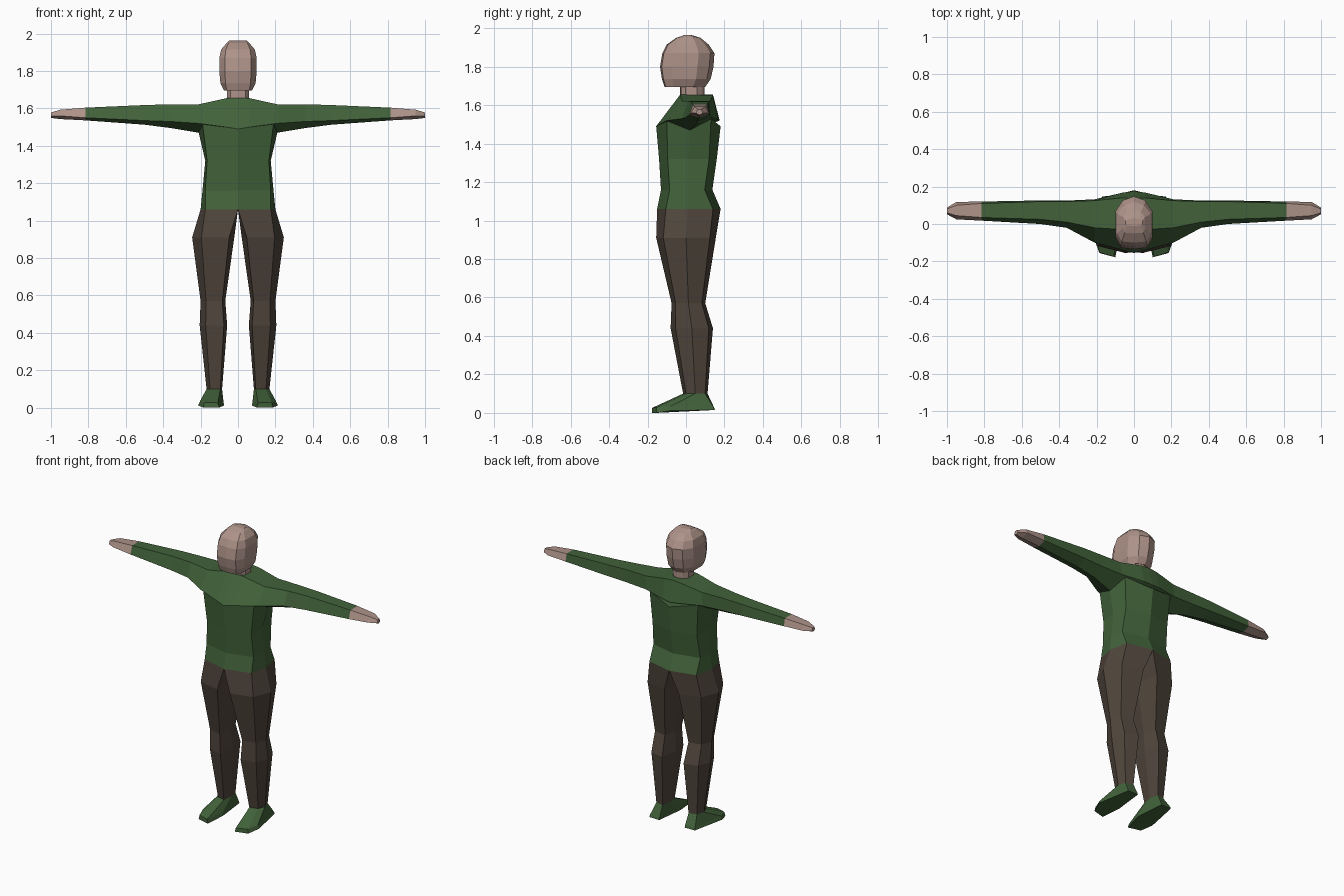
import bpy
import bmesh


def material(name, rgb):
    m = bpy.data.materials.new(name)
    m.diffuse_color = (*rgb, 1)
    return m


GREEN = material("green_cloth", (0.054, 0.122, 0.042))
BROWN = material("brown_cloth", (0.080, 0.060, 0.045))
SKIN = material("skin", (0.420, 0.290, 0.250))


def loft(name, rings, mat, mirror=False):
    """Skin equal-sized rings of points into a closed, flat-shaded part."""
    bm = bmesh.new()
    rows = [[bm.verts.new(p) for p in ring] for ring in rings]
    n = len(rows[0])
    for a, b in zip(rows, rows[1:]):
        for i in range(n):
            j = (i + 1) % n
            bm.faces.new((a[i], a[j], b[j], b[i]))
    bm.faces.new(rows[0])
    bm.faces.new(rows[-1])
    bmesh.ops.recalc_face_normals(bm, faces=bm.faces)
    me = bpy.data.meshes.new(name)
    bm.to_mesh(me)
    bm.free()
    me.materials.append(mat)
    ob = bpy.data.objects.new(name, me)
    bpy.context.collection.objects.link(ob)
    if mirror:
        mod = ob.modifiers.new("mirror", "MIRROR")
        mod.use_mirror_merge = False
    return ob


def symmetric(half):
    """Close a half ring whose first and last points lie on x = 0."""
    return half + [(-x, y, z) for x, y, z in half[-2:0:-1]]


# Torso: centre front, front corner, side, back corner, centre back
def torso_ring(z, front, back, corner, side):
    return symmetric([(0, front, z), (corner, front + 0.045, z), (side, 0.01, z),
                      (corner, back - 0.04, z), (0, back, z)])


chest = symmetric([(0, -0.155, 1.49), (0.19, -0.10, 1.52), (0.21, 0.02, 1.47),
                   (0.18, 0.13, 1.53), (0, 0.18, 1.49)])
loft("torso", [torso_ring(1.06, -0.15, 0.18, 0.175, 0.20),
               torso_ring(1.16, -0.13, 0.137, 0.175, 0.19),
               torso_ring(1.32, -0.14, 0.16, 0.165, 0.175),
               chest], GREEN)


# Arm sections: front, top front, top back, back, bottom, as (y, z)
def section(x, *points):
    return [(x, y, z) for y, z in points]


middle = section(0, (-0.155, 1.49), (-0.03, 1.655), (0.14, 1.655), (0.175, 1.52), (0.02, 1.46))
arm = [
    section(0.06, (-0.14, 1.50), (-0.03, 1.655), (0.14, 1.65), (0.168, 1.525), (0.02, 1.46)),
    section(0.21, (-0.10, 1.52), (-0.02, 1.622), (0.125, 1.622), (0.132, 1.535), (0.02, 1.47)),
    section(0.36, (-0.02, 1.53), (0.01, 1.622), (0.12, 1.622), (0.125, 1.54), (0.05, 1.495)),
    section(0.50, (0.00, 1.535), (0.025, 1.618), (0.12, 1.618), (0.126, 1.545), (0.06, 1.513)),
    section(0.815, (0.018, 1.55), (0.035, 1.604), (0.11, 1.604), (0.12, 1.555), (0.07, 1.536)),
]
left = [[(-x, y, z) for x, y, z in s] for s in reversed(arm)]
loft("shoulders_and_sleeves", left + [middle] + arm, GREEN)

# Hands
loft("hand", [arm[-1],
              section(0.95, (0.025, 1.56), (0.045, 1.593), (0.10, 1.593), (0.118, 1.56), (0.07, 1.543)),
              section(1.0, (0.052, 1.558), (0.06, 1.578), (0.08, 1.578), (0.088, 1.558), (0.07, 1.549))],
     SKIN, True)


# Trouser legs: inner and outer limits, front and back limits
def leg_ring(z, inner, outer, front, back):
    w, d = outer - inner, back - front
    return [(inner + 0.12 * w, front, z), (outer - 0.22 * w, front + 0.12 * d, z),
            (outer, front + 0.5 * d, z), (outer - 0.2 * w, back - 0.1 * d, z),
            (inner + 0.15 * w, back, z), (inner, front + 0.5 * d, z)]


hip = [(0, -0.15, 1.06), (0.175, -0.105, 1.06), (0.20, 0.01, 1.06),
       (0.175, 0.14, 1.06), (0, 0.18, 1.06), (0, 0.02, 1.06)]
ankle = leg_ring(0.10, 0.085, 0.168, -0.015, 0.112)
loft("trouser_leg", [hip, leg_ring(0.91, 0.02, 0.245, -0.155, 0.155),
                     leg_ring(0.57, 0.068, 0.20, -0.075, 0.10),
                     leg_ring(0.44, 0.058, 0.205, -0.08, 0.14), ankle], BROWN, True)

# Shoes: sole outline, welt, ankle opening
sole = [(0.10, -0.178, 0), (0.185, -0.155, 0), (0.213, -0.08, 0.012),
        (0.17, 0.148, 0.015), (0.095, 0.15, 0.015), (0.075, -0.05, 0.012)]
welt = [(0.107, -0.176, 0.026), (0.18, -0.153, 0.028), (0.203, -0.08, 0.035),
        (0.168, 0.143, 0.03), (0.095, 0.145, 0.03), (0.078, -0.05, 0.035)]
loft("shoe", [sole, welt, ankle], GREEN, True)


# Head: face half-width, side half-width, front and back limits
def head_ring(z, front, back, face, side):
    d = back - front
    return symmetric([(0, front, z), (face, front + 0.03 * d, z), (side, front + 0.22 * d, z),
                      (side, back - 0.3 * d, z), (0.6 * side, back - 0.08 * d, z), (0, back, z)])


loft("head", [head_ring(1.695, -0.112, 0.10, 0.06, 0.075),
              head_ring(1.735, -0.125, 0.128, 0.067, 0.094),
              head_ring(1.80, -0.135, 0.143, 0.07, 0.10),
              head_ring(1.87, -0.123, 0.148, 0.07, 0.10),
              head_ring(1.915, -0.10, 0.118, 0.065, 0.09),
              head_ring(1.95, -0.05, 0.075, 0.05, 0.06),
              head_ring(1.964, -0.01, 0.03, 0.035, 0.045)], SKIN)

# Neck
loft("neck", [head_ring(1.64, -0.03, 0.095, 0.04, 0.057),
              head_ring(1.71, -0.03, 0.095, 0.04, 0.06)], SKIN)
